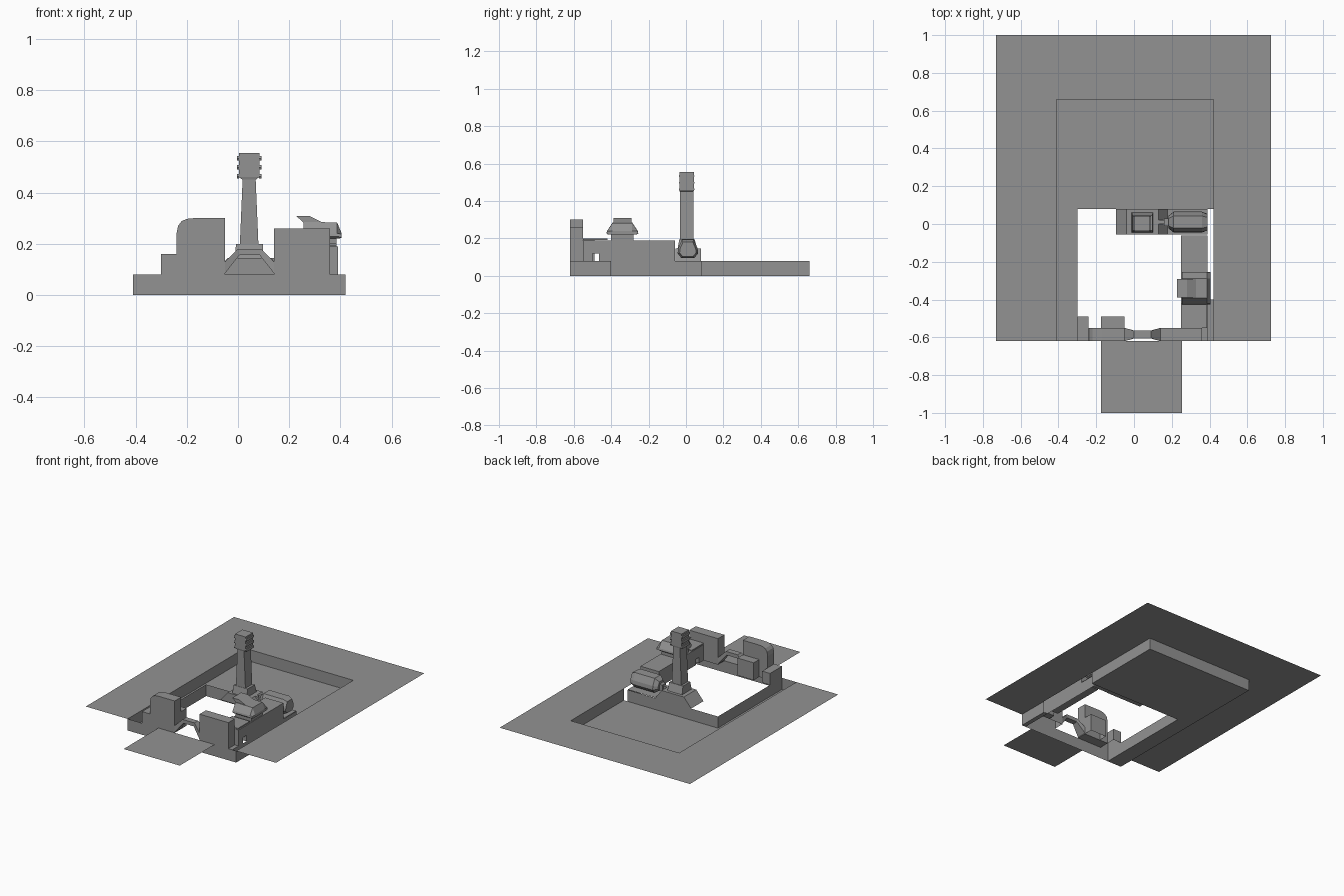
import bpy, bmesh

grey = bpy.data.materials.new("stone grey")
grey.diffuse_color = (0.29, 0.29, 0.29, 1)


def finish(bm, name):
    me = bpy.data.meshes.new(name)
    bm.to_mesh(me)
    bm.free()
    me.materials.append(grey)
    ob = bpy.data.objects.new(name, me)
    bpy.context.collection.objects.link(ob)
    return ob


def quad(name, *pts):
    bm = bmesh.new()
    bm.faces.new([bm.verts.new(p) for p in pts])
    return finish(bm, name)


def flat(name, x0, x1, y0, y1, z):
    return quad(name, (x0, y0, z), (x1, y0, z), (x1, y1, z), (x0, y1, z))


def wall(name, a, b, z0=0.0, z1=0.08):
    return quad(name, (*a, z0), (*b, z0), (*b, z1), (*a, z1))


def loft(name, rings, caps=True):
    bm = bmesh.new()
    rows = [[bm.verts.new(p) for p in r] for r in rings]
    n = len(rows[0])
    for a, b in zip(rows, rows[1:]):
        for i in range(n):
            bm.faces.new((a[i], a[(i + 1) % n], b[(i + 1) % n], b[i]))
    if caps:
        bm.faces.new(rows[0])
        bm.faces.new(rows[-1])
    bmesh.ops.recalc_face_normals(bm, faces=bm.faces)
    return finish(bm, name)


def rect(x0, x1, y0, y1, z):
    return [(x0, y0, z), (x1, y0, z), (x1, y1, z), (x0, y1, z)]


def box(name, x0, x1, y0, y1, z0, z1, bottom=False):
    bm = bmesh.new()
    lo = [bm.verts.new(p) for p in rect(x0, x1, y0, y1, z0)]
    hi = [bm.verts.new(p) for p in rect(x0, x1, y0, y1, z1)]
    for i in range(4):
        j = (i + 1) % 4
        bm.faces.new((lo[i], lo[j], hi[j], hi[i]))
    bm.faces.new(hi)
    if bottom:
        bm.faces.new(lo[::-1])
    return finish(bm, name)


def extrude_y(name, prof, y0, y1):
    return loft(name, [[(x, y, z) for x, z in prof] for y in (y0, y1)])


def extrude_x(name, prof, x0, x1):
    return loft(name, [[(x, y, z) for y, z in prof] for x in (x0, x1)])


# surrounding ground and front approach
flat("ground_left", -0.73, -0.41, -0.62, 1, 0.08)
flat("ground_right", 0.42, 0.725, -0.62, 1, 0.08)
flat("ground_back", -0.41, 0.42, 0.66, 1, 0.08)
flat("approach", -0.175, 0.255, -1, -0.62, 0.08)

# sunken moat floor and walls
flat("moat_floor_back", -0.41, 0.42, 0.08, 0.66, 0)
flat("moat_floor_left", -0.41, -0.30, -0.62, 0.08, 0)
flat("moat_floor_right", 0.39, 0.42, -0.62, -0.40, 0)
wall("moat_wall_left", (-0.41, -0.62), (-0.41, 0.66))
wall("moat_wall_back", (-0.41, 0.66), (0.42, 0.66))
wall("moat_wall_right", (0.42, 0.66), (0.42, 0.08))
wall("moat_wall_right_front", (0.42, -0.40), (0.42, -0.62))
wall("front_wall", (-0.41, -0.62), (0.42, -0.62))

# courtyard retaining walls
wall("court_wall_left", (-0.30, -0.62), (-0.30, 0.08))
wall("court_wall_back", (-0.30, 0.08), (0.39, 0.08))
wall("court_wall_right", (0.39, 0.08), (0.39, -0.62))

# front buildings
box("corner_block", -0.30, -0.24, -0.62, -0.49, 0.08, 0.16)
extrude_y("rounded_block", [(-0.24, 0.08), (-0.24, 0.24), (-0.234, 0.27),
          (-0.22, 0.288), (-0.20, 0.297), (-0.17, 0.30), (-0.05, 0.30), (-0.05, 0.08)],
          -0.62, -0.55)
box("rear_annex", -0.175, -0.05, -0.55, -0.49, 0.08, 0.20)
box("right_block", 0.14, 0.36, -0.62, -0.55, 0.08, 0.26)
flat("right_block_ledge", 0.36, 0.39, -0.62, -0.55, 0.08)

# gate arch, pinched in the middle: each ring is (half thickness, outer and inner edge)
outer = [(-0.05, 0.13, 0.035), (0.0, 0.18, 0.02), (0.09, 0.18, 0.02), (0.14, 0.13, 0.035)]
inner = [(-0.05, 0.085), (0.005, 0.155), (0.085, 0.155), (0.14, 0.085)]
loft("gate_arch", [[(x, -0.585 - h, z), (x, -0.585 + h, z),
                    (u, -0.585 + h, w), (u, -0.585 - h, w)]
                   for (x, z, h), (u, w) in zip(outer, inner)])

# right wing with a small doorway
extrude_x("right_wing", [(-0.55, 0.08), (-0.50, 0.08), (-0.50, 0.12), (-0.465, 0.12),
          (-0.465, 0.08), (-0.06, 0.08), (-0.06, 0.19), (-0.55, 0.19)], 0.25, 0.39)
box("wing_roof_slab", 0.25, 0.385, -0.55, -0.42, 0.192, 0.20, True)

# domed pavilion on the wing
box("pavilion_neck", 0.26, 0.385, -0.40, -0.28, 0.19, 0.222)


def pavilion_ring(x, zb, zt, zs):
    c = -0.34
    return [(x, c - 0.075, zb), (x, c - 0.085, zs), (x, c - 0.082, zs + 0.012),
            (x, c - 0.052, zt), (x, c + 0.052, zt), (x, c + 0.082, zs + 0.012),
            (x, c + 0.085, zs), (x, c + 0.075, zb)]


loft("pavilion_roof", [pavilion_ring(0.255, 0.22, 0.285, 0.228),
                       pavilion_ring(0.33, 0.22, 0.284, 0.228),
                       pavilion_ring(0.387, 0.22, 0.283, 0.228),
                       pavilion_ring(0.405, 0.222, 0.24, 0.226)])
extrude_y("pavilion_crest", [(0.228, 0.308), (0.28, 0.308), (0.33, 0.283), (0.255, 0.283)],
          -0.388, -0.292)

# tower base with sloped ends
extrude_y("tower_base", [(-0.095, 0.08), (-0.04, 0.145), (0.13, 0.145), (0.18, 0.08)],
          -0.055, 0.08)
loft("tower_plinth", [rect(-0.012, 0.1, -0.045, 0.06, 0.145),
                      rect(-0.008, 0.097, -0.035, 0.045, 0.198)])

# tower shaft and head
loft("tower", [rect(0.005, 0.082, -0.033, 0.041, 0.145),
               rect(0.018, 0.069, -0.033, 0.041, 0.45),
               rect(0.003, 0.083, -0.036, 0.043, 0.46),
               rect(0.003, 0.083, -0.036, 0.043, 0.555)])
for i, z in enumerate((0.462, 0.497, 0.533)):
    for side, x0, x1 in (("left", -0.004, 0.004), ("right", 0.082, 0.091)):
        loft(f"tower_fin_{side}_{i}", [rect(x0, x1, -0.034, 0.041, z - 0.008),
                                       rect(x0, x1, -0.039, 0.046, z),
                                       rect(x0, x1, -0.034, 0.041, z + 0.01)])

# capsule-shaped hall beside the tower
flat("hall_terrace", 0.13, 0.39, -0.055, 0.08, 0.082)
section = [(-0.035, -0.04), (-0.055, -0.015), (-0.052, 0.012), (-0.032, 0.058),
           (0.032, 0.058), (0.052, 0.012), (0.055, -0.015), (0.035, -0.04)]
loft("hall", [[(x, 0.01 + y * s, 0.135 + z * s) for y, z in section]
              for x, s in ((0.183, 0.62), (0.21, 1), (0.36, 1), (0.388, 0.8))])
box("hall_stub", 0.16, 0.19, -0.01, 0.03, 0.115, 0.155, True)
box("hall_nozzle", 0.13, 0.16, 0.0, 0.02, 0.125, 0.145, True)
